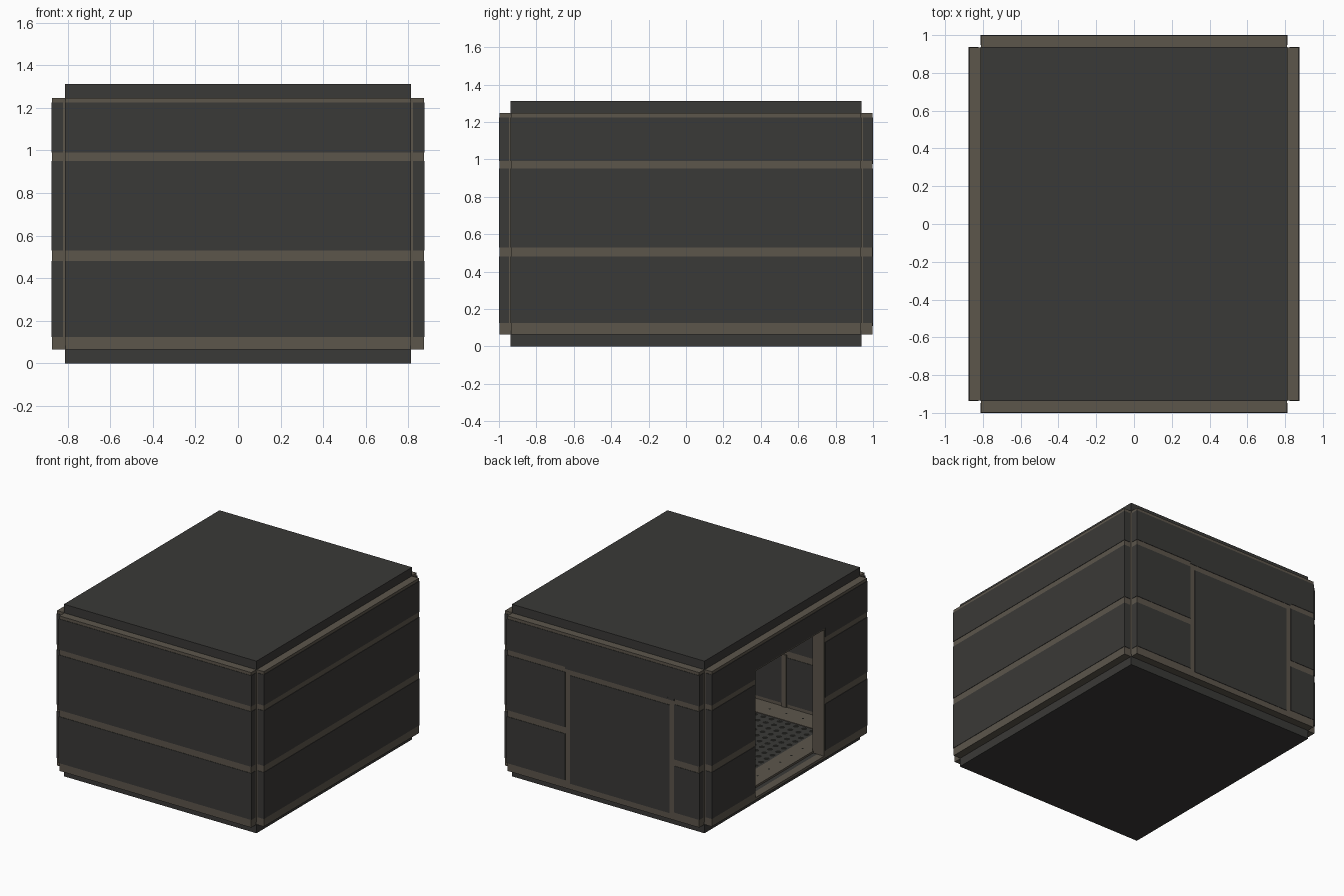
import bpy, bmesh
from mathutils import Matrix, Vector

if "Cube" in bpy.data.objects:
    bpy.data.objects.remove(bpy.data.objects["Cube"])


def material(name, rgb):
    m = bpy.data.materials.new(name)
    m.diffuse_color = (*rgb, 1)
    m.use_nodes = True
    m.node_tree.nodes["Principled BSDF"].inputs["Base Color"].default_value = m.diffuse_color
    return m


DARK = material("dark_panel", (0.042, 0.041, 0.038))
BROWN = material("brown_frame", (0.107, 0.092, 0.071))
BLACK = material("dark_hole", (0.012, 0.012, 0.011))


def finish(bm, name, mat):
    mesh = bpy.data.meshes.new(name)
    bm.to_mesh(mesh)
    bm.free()
    mesh.materials.append(mat)
    ob = bpy.data.objects.new(name, mesh)
    bpy.context.collection.objects.link(ob)
    return ob


def boxes(name, mat, blocks):
    """One object from blocks given as (x0, x1, y0, y1, z0, z1)."""
    bm = bmesh.new()
    for x0, x1, y0, y1, z0, z1 in blocks:
        lo = Vector((min(x0, x1), min(y0, y1), min(z0, z1)))
        hi = Vector((max(x0, x1), max(y0, y1), max(z0, z1)))
        mat4 = Matrix.Translation((lo + hi) / 2) @ Matrix.Diagonal((*(hi - lo), 1))
        bmesh.ops.create_cube(bm, size=1, matrix=mat4)
    return finish(bm, name, mat)


def discs(name, mat, points, z, r):
    bm = bmesh.new()
    for x, y in points:
        bmesh.ops.create_circle(bm, cap_ends=True, segments=8, radius=r,
                                matrix=Matrix.Translation((x, y, z)))
    return finish(bm, name, mat)


CX, CY = 0.8125, 0.9375          # floor and roof half sizes
Z0, Z1, H = 0.065, 1.247, 1.3125  # wall bottom, wall top, full height
ROWS = [(0.125, 0.48), (0.53, 0.95), (0.99, 1.225)]
FLOOR = 0.1
E = 0.003                        # how far panels stand proud


def wall(name, axis, sign, opening, cores, panels):
    """Wall along y (axis x) or along x (axis y); brown core, dark cladding."""
    mid, half = (CX, CY) if axis == "x" else (CY, CX)
    outer, inner = mid + 0.0625, mid - 0.0375

    def place(s0, s1, d0, d1, z0, z1):
        if axis == "x":
            return (sign * d0, sign * d1, s0, s1, z0, z1)
        return (s0, s1, sign * d0, sign * d1, z0, z1)

    def end(s):                  # core stops just short of the cladding ends
        return s - E if s == half else s + E if s == -half else s

    boxes(name + "_frame", BROWN,
          [place(end(a), end(b), inner, outer - E, c, d) for a, b, c, d in cores])
    boxes(name + "_outer_panels", DARK,
          [place(a, b, mid + 0.01, outer, c, d) for a, b, c, d in panels])
    lim = half - 0.04
    boxes(name + "_inner_panels", DARK,
          [place(max(a, -lim), min(b, lim), inner - E, inner + 0.02, c, d)
           for a, b, c, d in panels])


# Floor and roof slabs
boxes("floor_slab", DARK, [(-CX, CX, -CY, CY, 0, FLOOR - 0.015)])
boxes("roof_slab", DARK, [(-CX, CX, -CY, CY, 1.235, H)])

# Plain walls at the front and right
wall("front_wall", "y", -1, None, [(-CX, CX, Z0, Z1)],
     [(-CX, CX, a, b) for a, b in ROWS])
wall("right_wall", "x", 1, None, [(-CY, CY, Z0, Z1)],
     [(-CY, CY, a, b) for a, b in ROWS])

# Left wall with the open doorway
L, R, TOP, SILL = -0.42, 0.41, 1.05, 0.085
wall("left_wall", "x", -1, True,
     [(-CY, L, Z0, Z1), (R, CY, Z0, Z1), (L, R, TOP, Z1), (L, R, Z0, SILL)],
     [(s0, s1, a, b) for a, b in ROWS
      for s0, s1 in ((-CY, L - 0.01), (R + 0.01, CY))]
     + [(L - 0.01, R + 0.01, TOP + 0.01, 1.225)])

# Back wall with the closed door panel, set off centre
DL, DR = -0.56, 0.28
wall("back_wall", "y", 1, None, [(-CX, CX, Z0, Z1)],
     [(s0, s1, a, b) for a, b in ROWS[:2]
      for s0, s1 in ((-CX, DL - 0.04), (DR + 0.04, CX))]
     + [(-CX, CX, *ROWS[2]), (DL, DR, 0.11, 0.935), (DL - 0.04, DR + 0.04, 0.975, 0.99)])

# Inside post on the front wall
boxes("front_inner_post", BROWN, [(-0.22, -0.18, -0.9, -0.892, FLOOR, 0.5)])

# Floor: riveted brown border around a perforated dark grate
IX, IY, GX, GY = 0.78, 0.905, 0.62, 0.72
boxes("floor_border", BROWN,
      [(s * GX, s * IX, -IY, IY, 0.08, FLOOR) for s in (-1, 1)]
      + [(-GX, GX, s * GY, s * IY, 0.08, FLOOR) for s in (-1, 1)])
boxes("floor_grate", DARK, [(-GX, GX, -GY, GY, 0.08, FLOOR - 0.004)])
nx, ny = 18, 21
discs("grate_holes", BLACK,
      [(-GX + (i + 0.5) * 2 * GX / nx, -GY + (j + 0.5) * 2 * GY / ny)
       for i in range(nx) for j in range(ny)], FLOOR - 0.002, 0.022)
rivets = [(s * 0.7, -0.81 + i * 0.135) for s in (-1, 1) for i in range(13)]
rivets += [(-0.56 + i * 0.14, s * 0.81) for s in (-1, 1) for i in range(9)]
discs("border_rivets", BLACK, rivets, FLOOR + 0.002, 0.009)

# Ceiling border matching the floor
boxes("ceiling_border", BROWN,
      [(s * GX, s * IX, -IY, IY, 1.215, 1.24) for s in (-1, 1)]
      + [(-GX, GX, s * GY, s * IY, 1.215, 1.24) for s in (-1, 1)])
